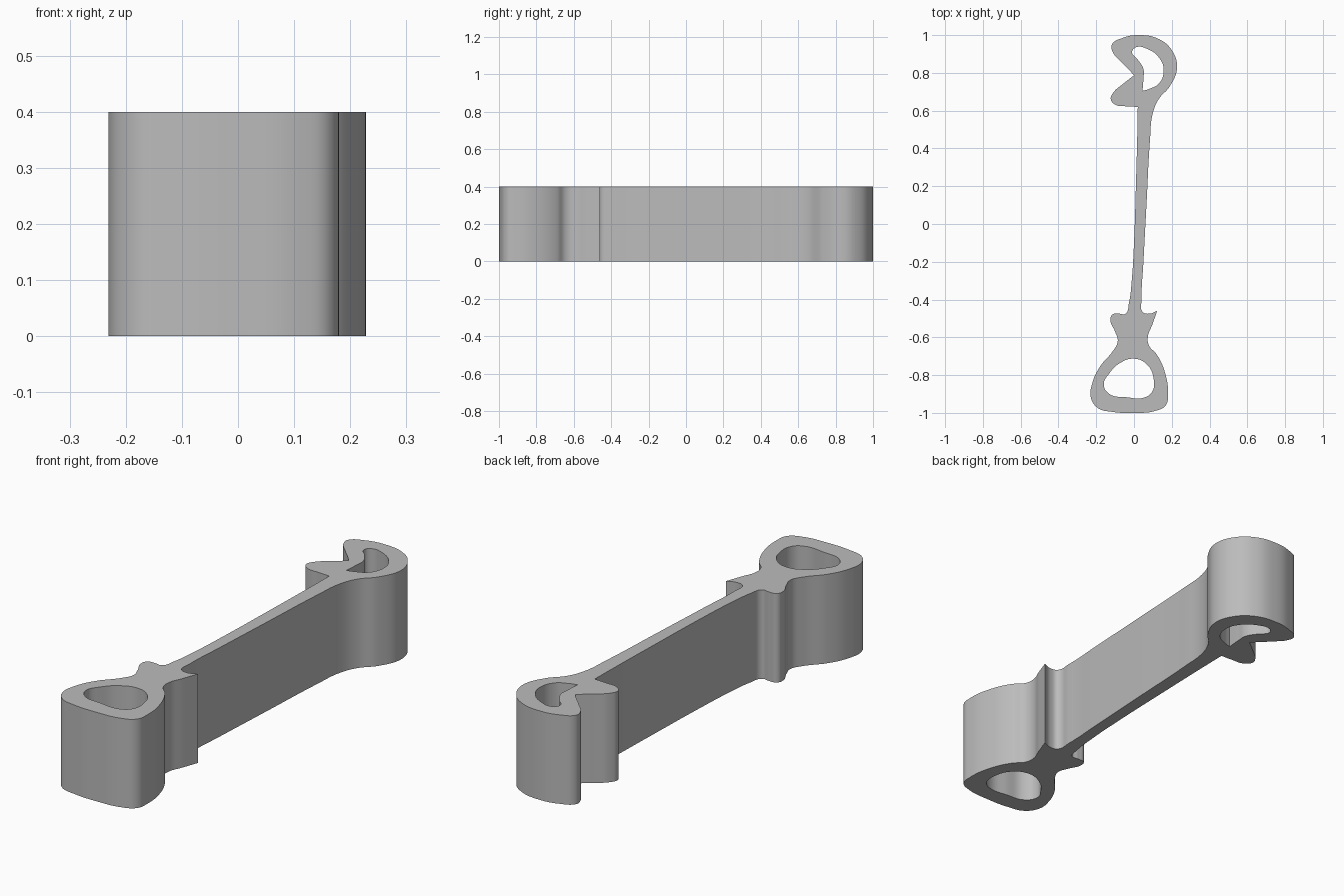
import bpy
import bmesh
from math import radians

THICKNESS = 0.4
UNIT = 0.01  # profile points are given in hundredths

cube = bpy.data.objects.get("Cube")
if cube:
    bpy.data.objects.remove(cube, do_unlink=True)

# Outline runs, counterclockwise; each run starts at a sharp corner
right_side_and_tip = [
    (12.3, -46), (8, -47.5), (4.5, -46.5), (4, -40), (5, -20), (6.6, 10),
    (8.5, 45), (9.8, 58), (13, 66), (19, 73), (22.8, 83), (20, 92),
    (13, 98), (3, 100), (-6, 98.5), (-11.7, 95), (-11.5, 91.5),
    (-7, 86), (-2.5, 81.5),
]
lower_tooth = [
    (0, 78.7), (-6, 74), (-11, 69.5), (-12.3, 66), (-9.5, 63), (-4, 62.3),
]
left_side_and_bow = [
    (2, 62), (1.8, 50), (1, 20), (0, -10), (-1.2, -30), (-2.7, -42),
    (-4.5, -47.5), (-8, -47.5), (-11.5, -48), (-12.5, -51), (-10, -57),
    (-8.6, -62), (-11, -67), (-18, -75.5), (-22, -84), (-22.8, -92),
    (-19, -97.5), (-12, -99.4), (0, -100), (11, -99), (16.8, -96),
    (18, -90), (16.5, -79), (12, -69), (8, -64.5), (7.3, -60), (9.8, -53),
]

# Openings
bow_hole = [
    (-16, -85), (-13, -90), (-4, -91.7), (5, -92), (9.5, -89), (10.4, -82),
    (7, -74.5), (0, -71.3), (-8, -74), (-13, -79),
]
tip_hole = [
    (4.5, 70.5), (5, 77), (5, 82), (2, 87), (-1, 91), (1.2, 93.6),
    (7, 92.7), (13.3, 88), (15.7, 81.5), (13.3, 74.5), (8, 71.5),
]


def add_loop(curve, runs, sharp_starts=True):
    """Add a closed smooth loop whose runs meet at corners."""
    points = [p for run in runs for p in run]
    corners = {run[0] for run in runs} if sharp_starts else set()
    spline = curve.splines.new("BEZIER")
    spline.use_cyclic_u = True
    spline.bezier_points.add(len(points) - 1)
    for knot, point in zip(spline.bezier_points, points):
        knot.co = (point[0] * UNIT, point[1] * UNIT, 0)
        kind = "VECTOR" if point in corners else "AUTO"
        knot.handle_left_type = knot.handle_right_type = kind


# Flat profile with openings, extruded to full thickness
profile = bpy.data.curves.new("key_profile", "CURVE")
profile.dimensions = "2D"
profile.fill_mode = "BOTH"
profile.extrude = THICKNESS / 2
profile.resolution_u = 8
add_loop(profile, [right_side_and_tip, lower_tooth, left_side_and_bow])
add_loop(profile, [bow_hole], sharp_starts=False)
add_loop(profile, [tip_hole])

helper = bpy.data.objects.new("profile_helper", profile)
bpy.context.collection.objects.link(helper)
bpy.context.view_layer.update()
depsgraph = bpy.context.evaluated_depsgraph_get()
mesh = bpy.data.meshes.new_from_object(helper.evaluated_get(depsgraph))
bpy.data.objects.remove(helper, do_unlink=True)

# Weld the caps to the walls and stand the body on the ground
bm = bmesh.new()
bm.from_mesh(mesh)
bmesh.ops.remove_doubles(bm, verts=bm.verts, dist=0.0002)
bmesh.ops.translate(bm, verts=bm.verts, vec=(0, 0, THICKNESS / 2))
bmesh.ops.recalc_face_normals(bm, faces=bm.faces)
bm.to_mesh(mesh)
bm.free()

body = bpy.data.objects.new("key_body", mesh)
bpy.context.collection.objects.link(body)

# Plain grey material
grey = bpy.data.materials.new("light_grey")
grey.use_nodes = True
colour = (0.5, 0.5, 0.5, 1)
grey.diffuse_color = colour
grey.node_tree.nodes["Principled BSDF"].inputs["Base Color"].default_value = colour
mesh.materials.clear()
mesh.materials.append(grey)
for face in mesh.polygons:
    face.material_index = 0

# Smooth walls with crisp rims
bpy.ops.object.select_all(action="DESELECT")
body.select_set(True)
bpy.context.view_layer.objects.active = body
bpy.ops.object.shade_smooth_by_angle(angle=radians(35))
